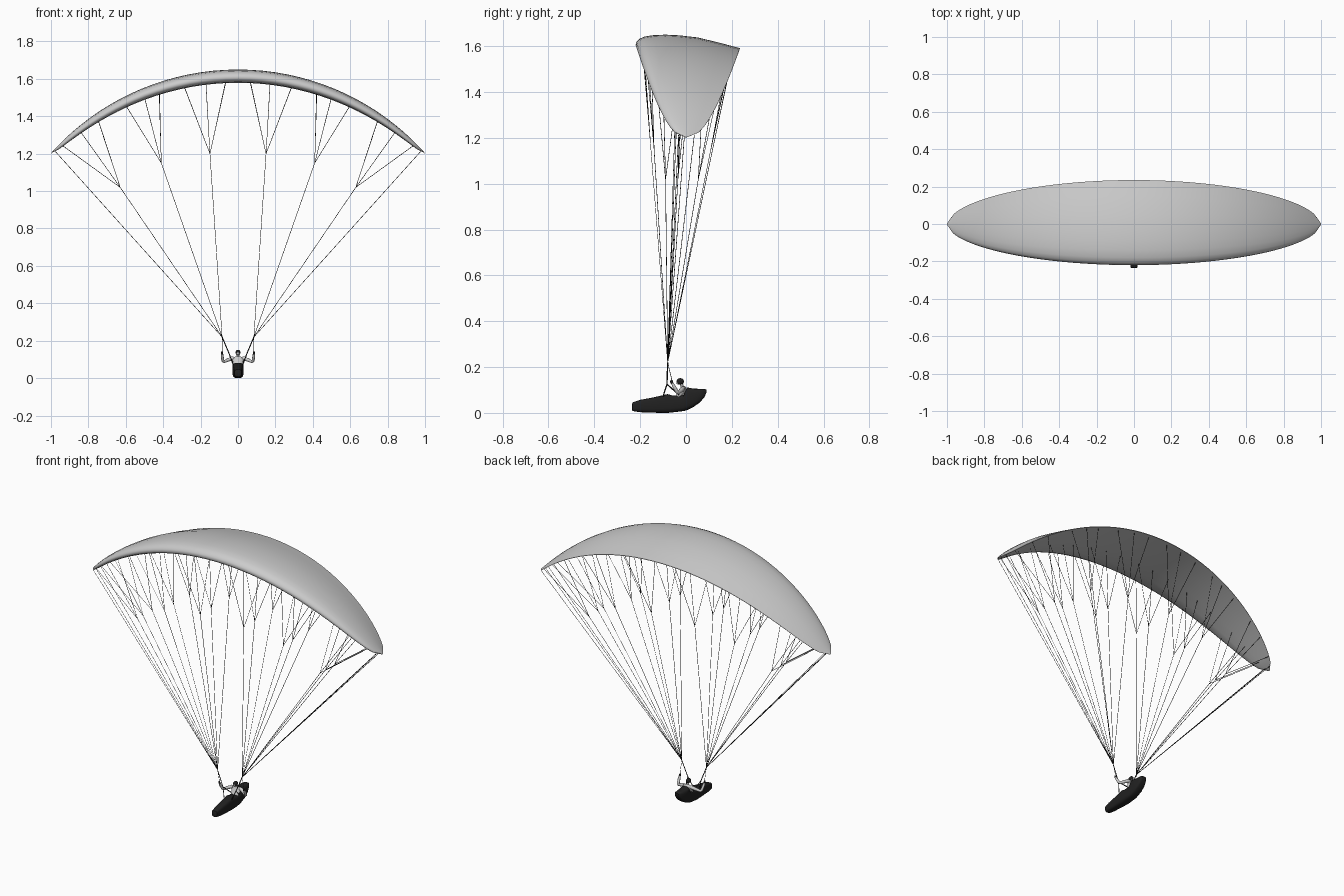
import bpy, bmesh, math
from mathutils import Vector

if "Cube" in bpy.data.objects:
    bpy.data.objects.remove(bpy.data.objects["Cube"])

dark = bpy.data.materials.new("dark_fabric")
dark.diffuse_color = (0.015, 0.015, 0.015, 1)
dark.use_nodes = True
dark.node_tree.nodes["Principled BSDF"].inputs["Base Color"].default_value = dark.diffuse_color


def smooth(ob, angle=50):
    bpy.ops.object.select_all(action='DESELECT')
    ob.select_set(True)
    bpy.context.view_layer.objects.active = ob
    bpy.ops.object.shade_smooth_by_angle(angle=math.radians(angle))


def loft(name, rings, mat=None, angle=50):
    """Skin a list of equal-length closed rings and cap both ends."""
    bm = bmesh.new()
    vs = [[bm.verts.new(p) for p in r] for r in rings]
    n = len(rings[0])
    for a, b in zip(vs, vs[1:]):
        for i in range(n):
            j = (i + 1) % n
            bm.faces.new((a[i], a[j], b[j], b[i]))
    bm.faces.new(vs[0])
    bm.faces.new(vs[-1][::-1])
    bmesh.ops.recalc_face_normals(bm, faces=bm.faces)
    me = bpy.data.meshes.new(name)
    bm.to_mesh(me)
    bm.free()
    ob = bpy.data.objects.new(name, me)
    bpy.context.collection.objects.link(ob)
    if mat:
        me.materials.append(mat)
    smooth(ob, angle)
    return ob


def tubes(name, paths, radius, mat=None, res=0):
    """Round tubes along polylines; points may carry a 4th radius factor."""
    cu = bpy.data.curves.new(name, 'CURVE')
    cu.dimensions = '3D'
    cu.bevel_depth = radius
    cu.bevel_resolution = res
    cu.use_fill_caps = True
    for path in paths:
        sp = cu.splines.new('POLY')
        sp.points.add(len(path) - 1)
        for pt, p in zip(sp.points, path):
            pt.co = (p[0], p[1], p[2], 1)
            pt.radius = p[3] if len(p) > 3 else 1
    ob = bpy.data.objects.new(name, cu)
    bpy.context.collection.objects.link(ob)
    if mat:
        cu.materials.append(mat)
    return ob


def ball(name, loc, scale, mat=None):
    bpy.ops.mesh.primitive_uv_sphere_add(segments=20, ring_count=12, radius=1, location=loc)
    ob = bpy.context.object
    ob.name = name
    ob.scale = scale
    if mat:
        ob.data.materials.append(mat)
    smooth(ob, 60)
    return ob


# Canopy: airfoil section swept along a circular arc, elliptical planform
ARC_R, TOP = 1.342, 1.65


def wing_point(x, y, h):
    c = max(math.sqrt(max(1 - x * x, 0)), 0.02)
    th = math.asin(x / ARC_R)
    z = TOP - ARC_R * (1 - math.cos(th))
    return Vector((x + h * c * math.sin(th), y * c, z + h * c * math.cos(th)))


airfoil = [(.235, -.059), (.15, -.036), (.05, -.012), (-.03, -.003), (-.09, 0), (-.14, -.002),
           (-.18, -.008), (-.203, -.018), (-.216, -.031), (-.22, -.045), (-.212, -.058),
           (-.19, -.067), (-.13, -.071), (-.03, -.071), (.1, -.067), (.235, -.062)]
half = [0.95 * math.sin(math.radians(90 * i / 22)) for i in range(23)] + [0.972, 1.0]
stations = [-x for x in half[:0:-1]] + half
loft("canopy", [[wing_point(x, y, h) for y, h in airfoil] for x in stations], angle=60)

# Suspension lines: three rows, each main line fanning out to the underside
fans = [((.15, 1.2), (.07, .18, .30)),
        ((.41, 1.15), (.44, .52, .62)),
        ((.63, 1.02), (.77, .86, .95))]
rows = [(-.19, -.067), (-.04, -.071), (.21, -.063)]
lines, risers = [], []
for s in (-1, 1):
    riser = Vector((s * .085, -.08, .22))
    hand = Vector((s * .085, -.062, .145))
    for r, (y, h) in enumerate(rows):
        for (jx, jz), xs in fans:
            ends = [wing_point(s * x, y, h) for x in xs]
            mean_y = sum(e.y for e in ends) / 3
            t = (jz - riser.z) / (sum(e.z for e in ends) / 3 - riser.z)
            joint = Vector((s * jx, riser.y + t * (mean_y - riser.y), jz))
            lines.append([riser, joint])
            lines += [[joint, e] for e in ends]
        lines.append([riser, wing_point(s * .985, y, h)])
    lines.append([hand, riser])
    risers += [[riser, (s * .045, -.083, .125), (s * .026, -.1, .072)],
               [(s * .045, -.083, .125), (s * .028, -.03, .078)]]
tubes("suspension_lines", lines, .0013, dark)
tubes("risers", risers, .0028, dark)

# Pod harness: (y, bottom, top, half width)
pod = [(-.236, .014, .036, .012), (-.233, .008, .046, .018), (-.2, .003, .057, .022),
       (-.15, .001, .066, .025), (-.1, .0, .077, .028), (-.08, .0, .082, .029),
       (-.06, .002, .076, .03), (-.01, .008, .078, .03), (.004, .012, .112, .03),
       (.03, .024, .106, .029), (.06, .045, .105, .026), (.08, .068, .105, .02),
       (.09, .09, .101, .012)]
rings = []
for y, b, t, w in pod:
    ring = []
    for i in range(20):
        a = 2 * math.pi * i / 20
        ca, sa = math.cos(a), math.sin(a)
        ring.append((w * math.copysign(abs(ca) ** .55, ca), y,
                     (b + t) / 2 + (t - b) / 2 * math.copysign(abs(sa) ** .55, sa)))
    rings.append(ring)
loft("pod_harness", rings, dark, 45)

# Pilot torso, reclining: (y, z, half width, half depth)
torso = [(-.04, .06, .024, .014), (-.025, .082, .026, .016), (-.014, .1, .031, .015),
         (-.012, .111, .026, .012), (-.014, .117, .01, .008)]
loft("pilot_torso", [[(w * math.cos(a), y + d * math.sin(a), z)
                      for a in [2 * math.pi * i / 16 for i in range(16)]]
                     for y, z, w, d in torso], angle=60)
tubes("pilot_neck", [[(0, -.014, .11), (0, -.022, .13)]], .007, None, 2)
ball("pilot_helmet", (0, -.025, .137), (.0135, .0165, .0145), dark)
ball("pilot_face", (0, -.034, .133), (.008, .0085, .009))

# Arms raised to the brake handles
tubes("pilot_arms", [[(s * .022, -.013, .107, 1), (s * .034, -.014, .105, 1.1),
                      (s * .056, -.024, .096, .95), (s * .074, -.034, .088, .85),
                      (s * .081, -.04, .093, .85), (s * .084, -.052, .115, .8),
                      (s * .085, -.06, .13, .6)] for s in (-1, 1)], .0095, None, 3)
for s in (-1, 1):
    ball("glove", (s * .085, -.063, .136), (.0055, .006, .009), dark)
